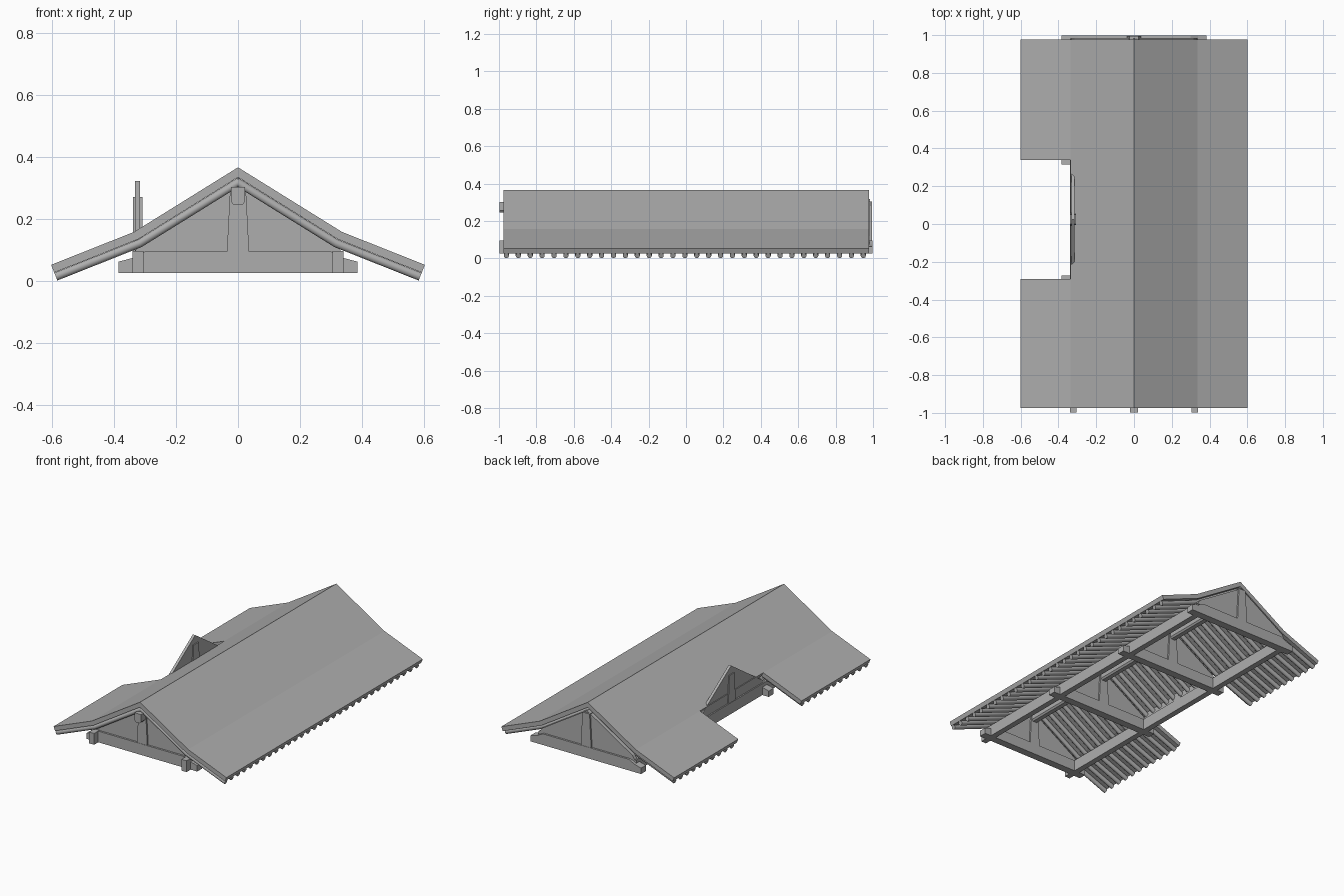
import bpy, bmesh, math
from mathutils import Vector

cube = bpy.data.objects.get("Cube")
if cube:
    bpy.data.objects.remove(cube, do_unlink=True)

grey = bpy.data.materials.new("timber_grey")
grey.use_nodes = True
colour = (0.42, 0.42, 0.42, 1)
grey.diffuse_color = colour
grey.node_tree.nodes["Principled BSDF"].inputs["Base Color"].default_value = colour

# Roof slope from ridge to bend to eave, as (x, z)
RIDGE, BEND, EAVE = Vector((0, 0.366)), Vector((0.335, 0.158)), Vector((0.602, 0.052))
BOARD, RAFTER = 0.027, 0.028
NOTCH = (-0.29, 0.34)
FRONT, BACK = -0.975, 0.978


def finish(name, bm, smooth=False):
    bmesh.ops.recalc_face_normals(bm, faces=bm.faces)
    mesh = bpy.data.meshes.new(name)
    bm.to_mesh(mesh)
    bm.free()
    mesh.materials.append(grey)
    obj = bpy.data.objects.new(name, mesh)
    bpy.context.collection.objects.link(obj)
    if smooth:
        bpy.ops.object.select_all(action='DESELECT')
        obj.select_set(True)
        bpy.context.view_layer.objects.active = obj
        bpy.ops.object.shade_smooth_by_angle(angle=math.radians(50))
    return obj


def loft(bm, rings):
    """Skin closed rings into a capped solid."""
    loops = [[bm.verts.new(p) for p in ring] for ring in rings]
    n = len(loops[0])
    for a, b in zip(loops, loops[1:]):
        for i in range(n):
            bm.faces.new((a[i], a[(i + 1) % n], b[(i + 1) % n], b[i]))
    bm.faces.new(loops[0])
    bm.faces.new(loops[-1])


def prism(bm, profile, lo, hi, axis='Y'):
    """Extrude a profile (x, z) along y, or (y, z) along x."""
    if axis == 'Y':
        loft(bm, [[(u, t, w) for u, w in profile] for t in (lo, hi)])
    else:
        loft(bm, [[(t, u, w) for u, w in profile] for t in (lo, hi)])


def below(depth):
    """Slope line moved inward by depth, mitred at ridge and bend."""
    d1, d2 = (BEND - RIDGE).normalized(), (EAVE - BEND).normalized()
    n1, n2 = Vector((d1.y, -d1.x)), Vector((d2.y, -d2.x))
    mid = (n1 + n2).normalized()
    return [RIDGE + Vector((0, depth / n1.y)),
            BEND + mid * (depth / mid.dot(n1)),
            EAVE + n2 * depth]


def flip(points, side):
    return [(p[0] * side, p[1]) for p in points]


# Roof boards, with the notch left open on the right side
def roof_board(name, side, spans):
    bm = bmesh.new()
    for lo, hi, count in spans:
        outline = below(0)[:count] + below(BOARD)[:count][::-1]
        prism(bm, flip(outline, side), lo, hi)
    finish(name, bm)


roof_board("roof_left", 1, [(FRONT, BACK, 3)])
roof_board("roof_right", -1, [(FRONT, NOTCH[0], 3), (*NOTCH, 2), (NOTCH[1], BACK, 3)])


# Round rafters following the slope
def rafters(name, side):
    bm = bmesh.new()
    r = RAFTER / 2
    for k in range(31):
        y = -0.96 + k * 0.0636
        cut = side < 0 and NOTCH[0] < y < NOTCH[1]
        rings = [[] for _ in range(2 if cut else 3)]
        for i in range(10):
            a = math.tau * i / 10
            line = below(BOARD + r + r * math.sin(a))
            for ring, p in zip(rings, line):
                ring.append((side * p.x, y + r * math.cos(a), p.y))
        loft(bm, rings)
    finish(name, bm, smooth=True)


rafters("rafters_left", 1)
rafters("rafters_right", -1)

# Four trusses: tie beam, gable wall and king post
tie_half = [(0.385, 0.025), (0.385, 0.062), (0.34, 0.074), (0.30, 0.095)]
tie_outline = tie_half + flip(tie_half, -1)[::-1]
wall_line = below(0.042)[:2]
wall_outline = [(0.335, 0.09), wall_line[1], wall_line[0],
                (-wall_line[1].x, wall_line[1].y), (-0.335, 0.09)]
post_outline = [(0.036, 0.09), (0.025, 0.305), (-0.025, 0.305), (-0.036, 0.09)]
for n in range(4):
    y = 0.973 - n * 0.635
    for name, outline, half in (("tie_beam", tie_outline, 0.024),
                                ("gable_wall", wall_outline, 0.012),
                                ("king_post", post_outline, 0.022)):
        bm = bmesh.new()
        prism(bm, outline, y - half, y + half)
        finish(f"{name}_{n + 1}", bm)

# Wall plates along both sides and the ridge beam
plate = [(0.304, 0.025), (0.34, 0.025), (0.34, 0.096), (0.304, 0.096)]
for name, side in (("wall_plate_left", 1), ("wall_plate_right", -1)):
    bm = bmesh.new()
    prism(bm, flip(plate, side), -0.997, 0.98)
    finish(name, bm)

beam_half = [(0.014, 0.245), (0.022, 0.255), (0.022, 0.302)]
bm = bmesh.new()
prism(bm, beam_half + flip(beam_half, -1)[::-1], -0.997, 0.98)
finish("ridge_beam", bm)

# Cross gable standing on the plate in the notch
mid_y = sum(NOTCH) / 2
bm = bmesh.new()
prism(bm, [(NOTCH[0], 0.09), (NOTCH[1], 0.09), (NOTCH[1], 0.11),
           (mid_y, 0.322), (NOTCH[0], 0.11)], -0.332, -0.315, 'X')
finish("cross_gable_wall", bm)
bm = bmesh.new()
prism(bm, [(mid_y + u, z) for u, z in
           ((0.036, 0.09), (0.026, 0.27), (-0.026, 0.27), (-0.036, 0.09))],
      -0.338, -0.308, 'X')
finish("cross_gable_post", bm)
